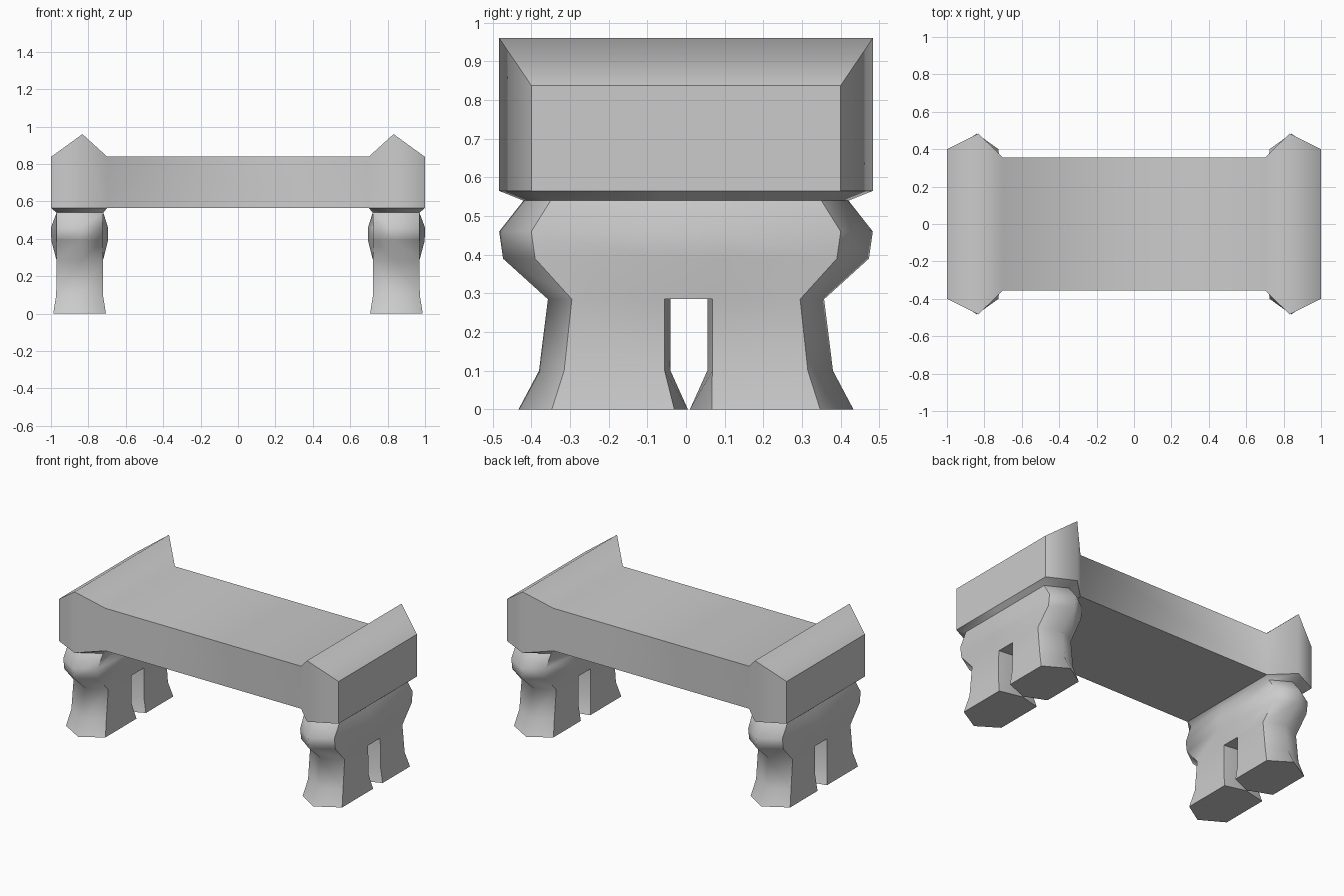
import bpy, bmesh, math

if "Cube" in bpy.data.objects:
    bpy.data.objects.remove(bpy.data.objects["Cube"])

TIP_X = 0.84


def finish(name, bm, keep_smooth):
    """Weld, orient, mark hard edges and create the object."""
    bmesh.ops.remove_doubles(bm, verts=bm.verts, dist=0.0005)
    bmesh.ops.recalc_face_normals(bm, faces=bm.faces)
    for f in bm.faces:
        f.smooth = True
    for e in bm.edges:
        hard = e.calc_face_angle(0) > math.radians(50)
        e.smooth = not hard or keep_smooth(*[v.co for v in e.verts])
    me = bpy.data.meshes.new(name)
    bm.to_mesh(me)
    bm.free()
    ob = bpy.data.objects.new(name, me)
    bpy.context.collection.objects.link(ob)
    return ob


def loft(bm, rings, skip=lambda ring, side: False):
    """Quads between closed rings of points; returns the vertex rings."""
    vs = [[bm.verts.new(p) for p in r] for r in rings]
    n = len(vs[0])
    for k in range(len(vs) - 1):
        for i in range(n):
            if not skip(k, i):
                j = (i + 1) % n
                bm.faces.new((vs[k][i], vs[k][j], vs[k + 1][j], vs[k + 1][i]))
    return vs


# Slab with flared, ridged ends: rectangular sections along x
half = [(0.70, 0.355, 0.84), (0.832, 0.483, 0.96), (1.0, 0.40, 0.838)]
sections = [(-x, y, z) for x, y, z in reversed(half)] + half
bm = bmesh.new()
vs = loft(bm, [[(x, -y, 0.565), (x, y, 0.565), (x, y, z), (x, -y, z)]
               for x, y, z in sections],
          skip=lambda k, i: i == 0 and k != 2)
bm.faces.new(vs[0])
bm.faces.new(vs[-1])
finish("bench_top", bm,
       lambda a, b: abs(a.x - b.x) < 1e-4 and abs(a.x) < 0.9)

# Leg block: z, tip y, outer corner y, inner corner y, outer x, inner x,
# outer mid x, inner mid x, mid y left, mid y right
leg_rings = [
    (0.565, 0.483, 0.40, 0.355, 1.0, 0.70, 1.0, 0.70, -0.07, 0.09),
    (0.54, 0.42, 0.35, 0.35, 0.97, 0.72, 0.97, 0.72, -0.07, 0.09),
    (0.46, 0.483, 0.40, 0.40, 0.97, 0.725, 1.0, 0.695, -0.07, 0.09),
    (0.39, 0.473, 0.39, 0.39, 0.97, 0.725, 0.998, 0.695, -0.07, 0.09),
    (0.285, 0.357, 0.295, 0.295, 0.97, 0.722, 0.97, 0.722, -0.055, 0.068),
]
bm = bmesh.new()
rings = []
for z, t, co, ci, xo, xi, mo, mi, m0, m1 in leg_rings:
    tx = 0.832 if z > 0.56 else TIP_X
    rings.append([(xo, -co, z), (mo, m0, z), (mo, m1, z), (xo, co, z),
                  (tx, t, z), (xi, ci, z), (mi, m1, z), (mi, m0, z),
                  (xi, -ci, z), (tx, -t, z)])
loft(bm, rings)

# Ceiling of the gap between the feet
bm.faces.new([bm.verts.new((x, y, 0.285)) for x, y in (
    (0.97, -0.055), (0.97, 0.068), (TIP_X, 0.055),
    (0.722, 0.068), (0.722, -0.055), (TIP_X, -0.04))])

# Two hexagonal feet: z, tip y, corner y, outer x, inner x
foot_rings = [(0.285, 0.357, 0.295, 0.97, 0.722),
              (0.10, 0.38, 0.315, 0.972, 0.722),
              (0.0, 0.433, 0.347, 0.988, 0.706)]
gaps = {-1: [(-0.055, -0.04), (-0.055, -0.04), (-0.03, 0.005)],
        1: [(0.068, 0.055), (0.068, 0.055), (0.067, 0.01)]}
for s, gap in gaps.items():
    pts = []
    for (z, t, c, xo, xi), (gc, gt) in zip(foot_rings, gap):
        pts.append([(xo, s * c, z), (xo, gc, z), (TIP_X, gt, z),
                    (xi, gc, z), (xi, s * c, z), (TIP_X, s * t, z)])
    bm.faces.new(loft(bm, pts)[-1])

legs = finish("legs", bm, lambda a, b: min(abs(a.y), abs(b.y)) > 0.33
              and abs(a.x - TIP_X) < 0.01 and abs(b.x - TIP_X) < 0.01)
mod = legs.modifiers.new("mirror", 'MIRROR')
mod.use_axis[0] = True
mod.use_mirror_merge = False
